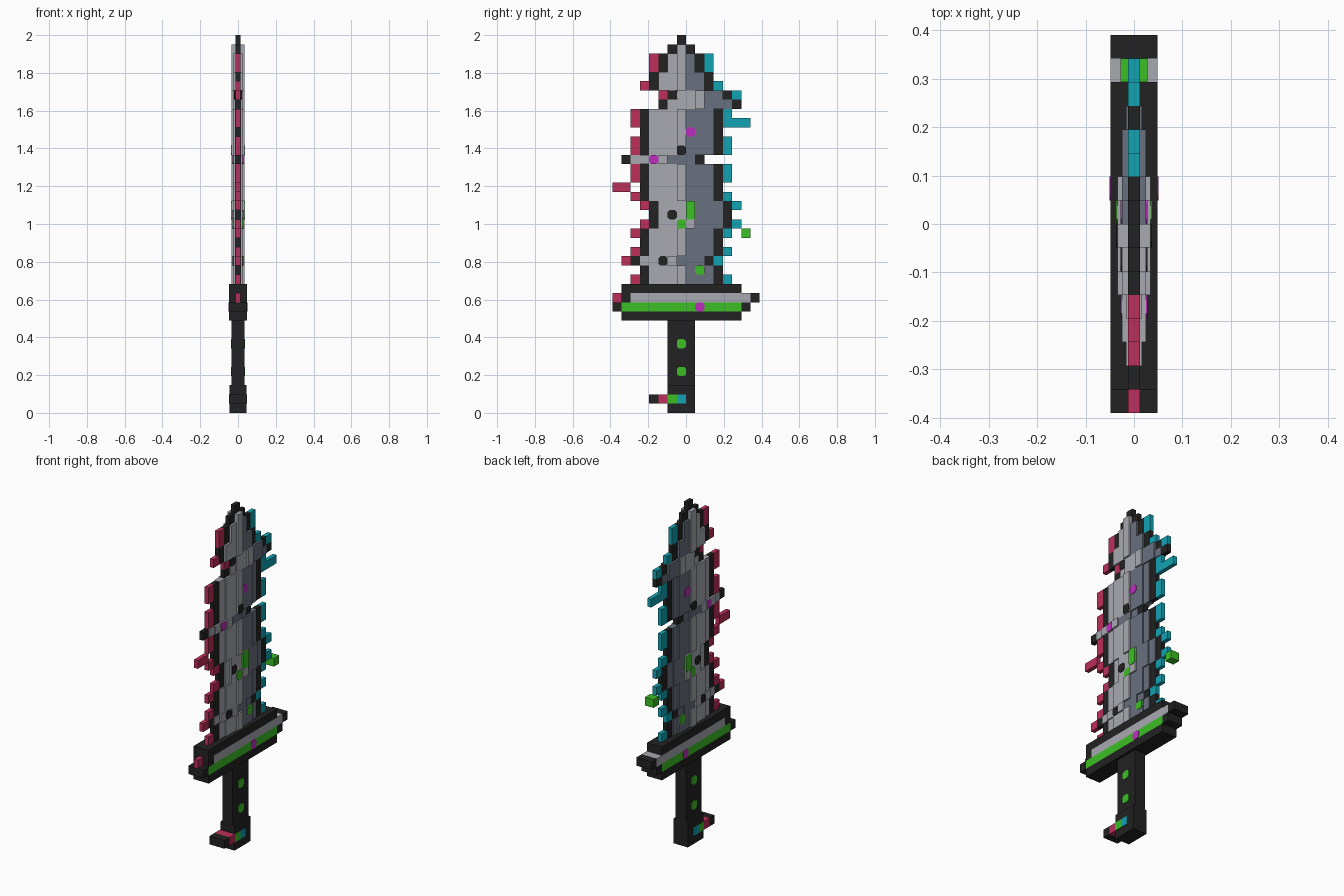
import bpy, bmesh

if "Cube" in bpy.data.objects:
    bpy.data.objects.remove(bpy.data.objects["Cube"])

U = 2 / 41          # one voxel
Y0 = -8 * U         # left edge of column 0
EDGE = U / 4        # half thickness of the cutting edge


def mat(name, r, g, b):
    m = bpy.data.materials.new(name)
    m.diffuse_color = (r, g, b, 1)
    m.use_nodes = True
    m.node_tree.nodes["Principled BSDF"].inputs["Base Color"].default_value = m.diffuse_color
    return m


BLACK = mat("black", 0.016, 0.016, 0.016)
GREY = mat("light grey", 0.39, 0.40, 0.44)
SLATE = mat("slate grey", 0.14, 0.165, 0.21)
CRIMSON = mat("crimson", 0.51, 0.028, 0.105)
GREEN = mat("green", 0.045, 0.52, 0.018)
CYAN = mat("cyan", 0.006, 0.37, 0.45)
MAGENTA = mat("magenta", 0.51, 0.027, 0.52)


def prism(bm, c0, c1, r0, r1, half, cut=0.0):
    """Block over columns c0-c1 and rows r0-r1, optionally with clipped corners."""
    if cut:
        k = cut
        pts = [(c0 + k, r0), (c1 - k, r0), (c1, r0 + k), (c1, r1 - k),
               (c1 - k, r1), (c0 + k, r1), (c0, r1 - k), (c0, r0 + k)]
    else:
        pts = [(c0, r0), (c1, r0), (c1, r1), (c0, r1)]
    front = [bm.verts.new((half, Y0 + c * U, r * U)) for c, r in pts]
    back = [bm.verts.new((-half, Y0 + c * U, r * U)) for c, r in pts]
    bm.faces.new(front)
    bm.faces.new(back[::-1])
    n = len(pts)
    for i in range(n):
        j = (i + 1) % n
        bm.faces.new((front[i], back[i], back[j], front[j]))


def part(name, material, blocks):
    bm = bmesh.new()
    for b in blocks:
        prism(bm, *b)
    bmesh.ops.recalc_face_normals(bm, faces=bm.faces)
    me = bpy.data.meshes.new(name)
    bm.to_mesh(me)
    bm.free()
    me.materials.append(material)
    ob = bpy.data.objects.new(name, me)
    bpy.context.collection.objects.link(ob)


# Handle and pommel
part("handle", BLACK, [(6, 9, 3, 10, 0.034)])
part("pommel", BLACK, [(6, 9, 0, 3, 0.046)])
part("pommel_hook", BLACK, [(4, 5, 1, 2, 0.0488)])
part("pommel_hook_crimson", CRIMSON, [(5, 6, 1, 2, 0.0488)])
part("pommel_green", GREEN, [(6, 7, 1, 2, 0.0488)])
part("pommel_cyan", CYAN, [(7, 8, 1, 2, 0.0488)])
part("handle_studs", GREEN, [(7, 8, r, r + 1, 0.038, 0.22) for r in (4, 7)])

# Guard
part("guard_frame", BLACK, [(1, 14, 10, 11, U), (0, 1, 11, 12, U), (14, 15, 11, 12, U),
                            (1, 2, 12, 13, U), (15, 16, 12, 13, U), (1, 14, 13, 14, U)])
part("guard_green_band", GREEN, [(1, 14, 11, 12, U)])
part("guard_grey_band", GREY, [(2, 15, 12, 13, U)])
part("guard_crimson_tip", CRIMSON, [(0, 1, 12, 13, EDGE)])
part("guard_stud", MAGENTA, [(9, 10, 11, 12, U + 0.002, 0.22)])

# Blade bands: first row, last row, sideways slip, half width
BANDS = [(14, 16, 0, 4), (16, 17, -1, 4), (17, 20, 0, 4), (20, 23, 1, 4),
         (23, 27, 0, 4), (27, 28, -2, 4), (28, 33, 0, 4), (33, 34, 2, 4),
         (34, 35, 2, 3), (35, 37, 0, 3), (37, 39, 0, 2), (39, 40, 0, 1), (40, 41, 0, 0)]
# Cross-section steps: offset range, half thickness
LIGHT_STEPS = [(-3, -2, 0.017), (-2, 0, 0.0245), (0, 1, 0.034)]
DARK_STEPS = [(1, 3, 0.0245), (3, 4, 0.017)]


def steps(table):
    out = []
    for r0, r1, s, w in BANDS:
        for a, b, h in table:
            a, b = max(a, 1 - w), min(b, w)
            if a < b:
                out.append((7 + s + a, 7 + s + b, r0, r1, h))
    return out


part("blade_light_side", GREY, steps(LIGHT_STEPS))
part("blade_dark_side", SLATE, steps(DARK_STEPS))
edge = []
for r0, r1, s, w in BANDS:
    for d in {-w, w}:
        edge.append((7 + s + d, 8 + s + d, r0, r1, EDGE))
part("blade_edge", BLACK, edge)

# Coloured fringes just outside the edge
left, right = [], []
for r0, r1, s, w in BANDS:
    for r in range(r0, r1):
        if r in (14, 16, 17, 19, 20, 22, 23, 25, 26, 28, 29, 31, 32, 34, 35, 37, 38):
            left.append((6 + s - w, 7 + s - w, r, r + 1, EDGE))
            right.append((8 + s + w, 9 + s + w, r, r + 1, EDGE))
left.append((0, 2, 24, 25, EDGE))
right.append((13, 15, 31, 32, EDGE))
part("crimson_fringe", CRIMSON, left)
part("cyan_fringe", CYAN, right)
part("floating_green_block", GREEN, [(14, 15, 19, 20, 0.028)])


# Stray pixels on the blade faces
def dots(cells):
    return [(c, c + 1, r, r + n, h, 0.22) for c, r, n, h in cells]


part("black_pixels", BLACK, dots([(6, 21, 1, 0.028), (5, 16, 1, 0.028), (6, 34, 1, 0.02),
                                  (7, 28, 1, 0.037), (9, 27, 1, 0.015), (10, 16, 1, 0.015)]))
part("green_pixels", GREEN, dots([(8, 21, 2, 0.037), (7, 20, 1, 0.028), (9, 15, 1, 0.028)]))
part("magenta_pixels", MAGENTA, dots([(8, 30, 1, 0.028), (4, 27, 1, 0.028)]))
